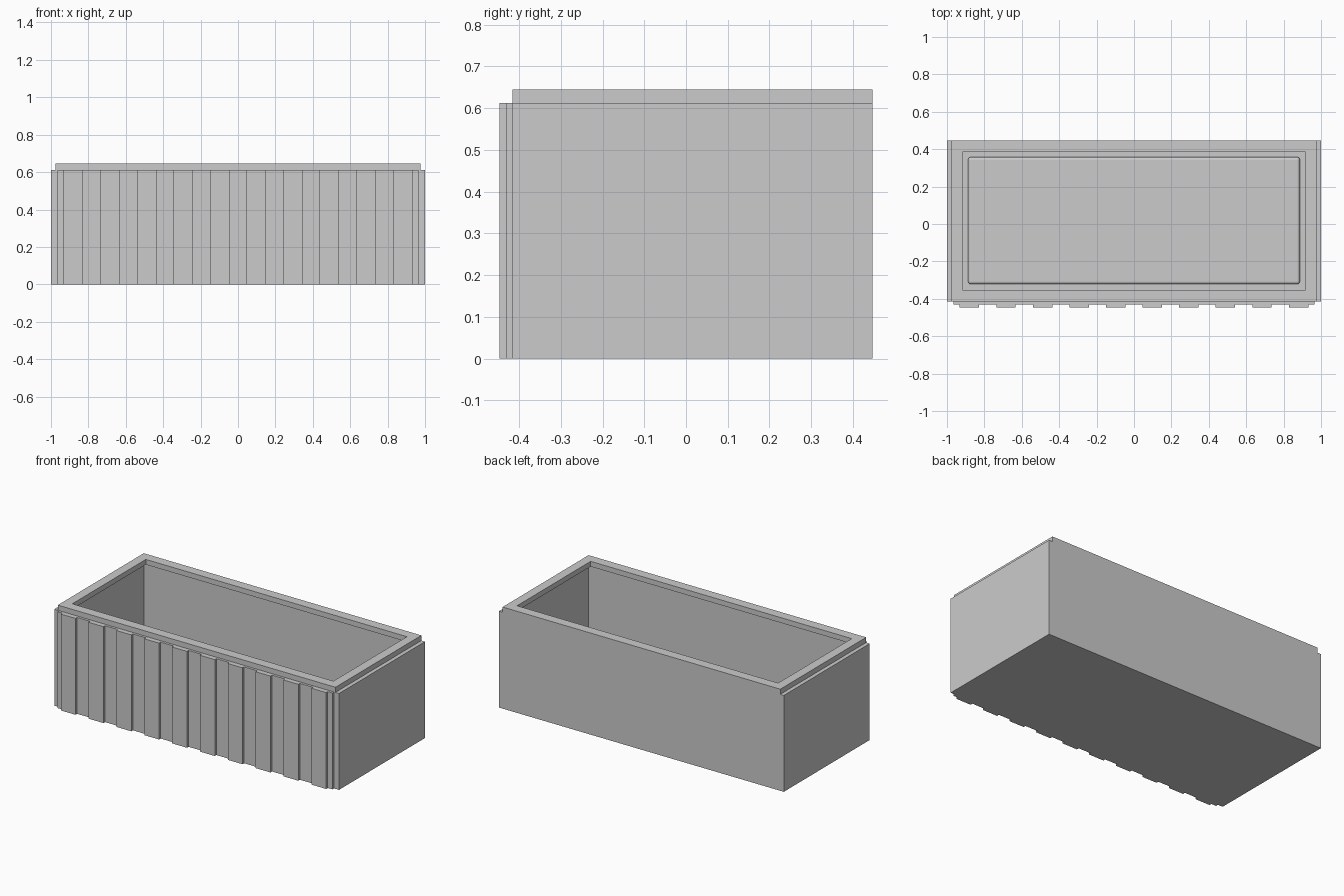
import bpy, bmesh

if "Cube" in bpy.data.objects:
    bpy.data.objects.remove(bpy.data.objects["Cube"])

FRONT, BACK = -0.415, 0.447      # shell depth limits
HALF = 0.975                     # shell half width
LOW, TOP = 0.612, 0.645          # cladding top, rim top


def finish(name, bm):
    bmesh.ops.recalc_face_normals(bm, faces=bm.faces)
    mesh = bpy.data.meshes.new(name)
    bm.to_mesh(mesh)
    bm.free()
    obj = bpy.data.objects.new(name, mesh)
    bpy.context.collection.objects.link(obj)
    return obj


def box(name, x0, x1, y0, y1, z0, z1):
    bm = bmesh.new()
    bmesh.ops.create_cube(bm, size=1)
    for v in bm.verts:
        v.co.x = (x0 + x1) / 2 + v.co.x * (x1 - x0)
        v.co.y = (y0 + y1) / 2 + v.co.y * (y1 - y0)
        v.co.z = (z0 + z1) / 2 + v.co.z * (z1 - z0)
    return finish(name, bm)


# Planter shell with an inward lip: nested rectangles given as (x inset, y inset, z)
bm = bmesh.new()
loops = []
for ix, iy, z in [(0, 0, 0), (0, 0, TOP), (0.058, 0.062, TOP), (0.058, 0.062, LOW),
                  (0.003, 0.003, LOW), (0.003, 0.003, 0.005)]:
    x, y0, y1 = HALF - ix, FRONT + iy, BACK - iy
    loops.append([bm.verts.new(p) for p in
                  [(-x, y0, z), (x, y0, z), (x, y1, z), (-x, y1, z)]])
for a, b in zip(loops, loops[1:]):
    for i in range(4):
        j = (i + 1) % 4
        bm.faces.new((a[i], a[j], b[j], b[i]))
bm.faces.new(loops[0][::-1])
bm.faces.new(loops[-1])
finish("planter_shell", bm)

# Side panels
for side, s in (("left", -1), ("right", 1)):
    xs = sorted((s * HALF, s * 1.0))
    box(side + "_panel", xs[0], xs[1], FRONT, BACK, 0, LOW)

# Front backing sheet and its ten raised ribs
box("front_sheet", -0.965, 0.965, -0.431, FRONT, 0, LOW)
for i in range(10):
    c = (i - 4.5) * 0.1955
    box(f"front_rib_{i + 1}", c - 0.052, c + 0.052, -0.447, -0.431, 0, LOW)

# Rounded pad lying on the floor
pad = box("inner_pad", -0.887, 0.887, -0.322, 0.358, 0.005, 0.037)
bev = pad.modifiers.new("rounded_edges", 'BEVEL')
bev.width = 0.015
bev.segments = 4
